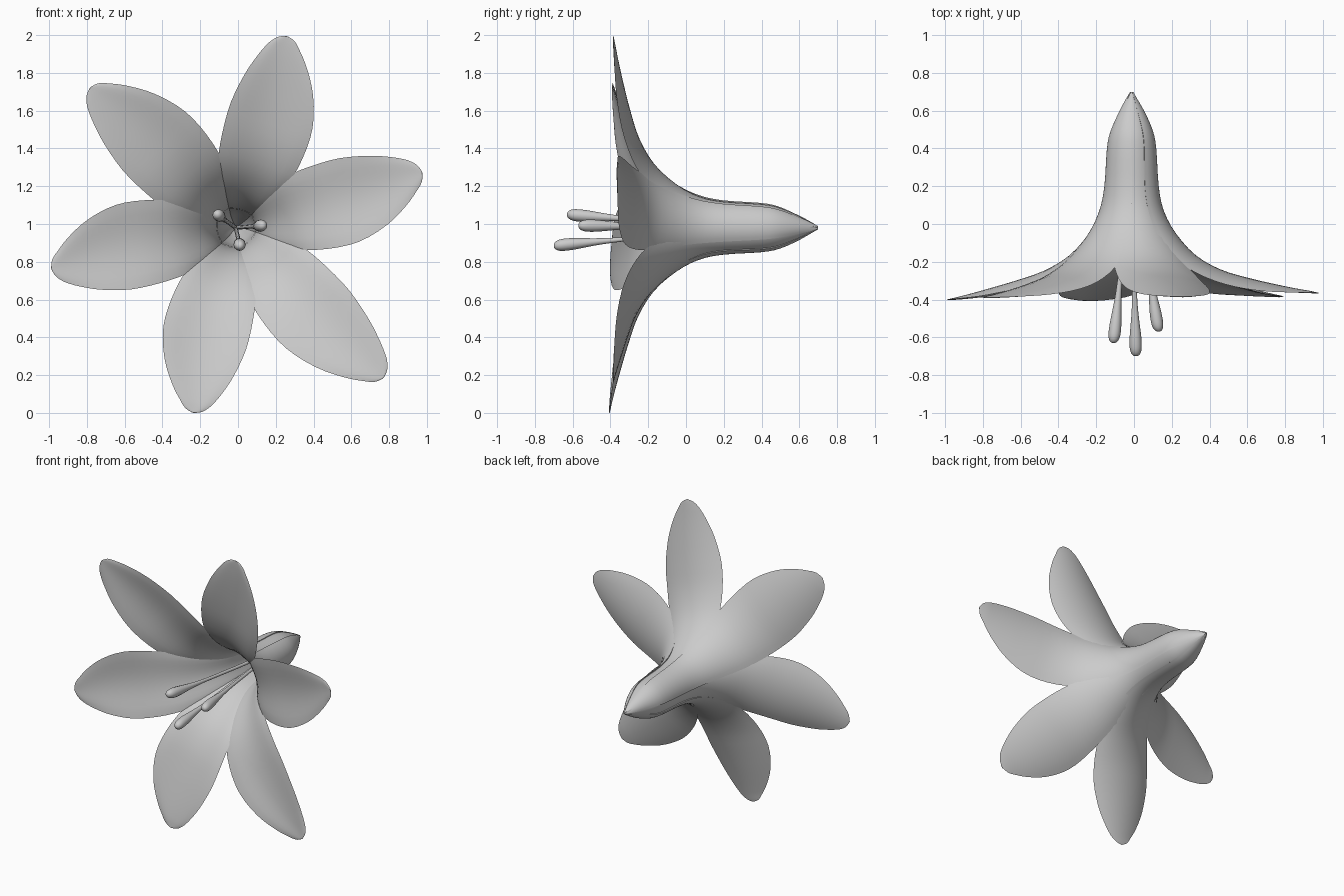
import bpy, bmesh
from math import sin, cos, radians, pi
from mathutils import Vector

if "Cube" in bpy.data.objects:
    bpy.data.objects.remove(bpy.data.objects["Cube"])

CX, CZ = -0.012, 0.98   # flower axis runs along y through here

# petal midrib: radius, y, half width, cross-section bend radius, thickness
RIB = [(0.004, .70, .008, .03, .002), (.06, .61, .05, .065, .015),
       (.11, .50, .085, .115, .03), (.13, .40, .10, .135, .035),
       (.143, .20, .115, .15, .035), (.17, .07, .132, .19, .035),
       (.235, -.05, .165, .27, .035), (.34, -.165, .205, .42, .03),
       (.48, -.245, .23, .55, .025), (.64, -.295, .234, .55, .022),
       (.80, -.335, .195, .5, .018), (.92, -.362, .138, .45, .014),
       (1.00, -.378, .085, .4, .01), (1.04, -.386, .045, .4, .006),
       (1.055, -.39, .004, .4, .003)]


def spline(rows, steps):
    """Catmull-Rom samples through rows of values."""
    out = []
    for i in range(len(rows) - 1):
        p = [Vector(rows[min(max(j, 0), len(rows) - 1)]) for j in range(i - 1, i + 3)]
        for k in range(steps):
            t = k / steps
            out.append(0.5 * (2 * p[1] + (p[2] - p[0]) * t
                       + (2 * p[0] - 5 * p[1] + 4 * p[2] - p[3]) * t * t
                       + (3 * p[1] - p[0] - 3 * p[2] + p[3]) * t ** 3))
    return out + [Vector(rows[-1])]


def make_mesh(name, rings):
    """Skin a list of closed rings and cap the ends."""
    bm = bmesh.new()
    vs = [[bm.verts.new(p) for p in ring] for ring in rings]
    n = len(vs[0])
    for a, b in zip(vs, vs[1:]):
        for j in range(n):
            k = (j + 1) % n
            bm.faces.new((a[j], a[k], b[k], b[j]))
    bm.faces.new(vs[0])
    bm.faces.new(vs[-1])
    bmesh.ops.recalc_face_normals(bm, faces=bm.faces)
    for f in bm.faces:
        f.smooth = True
    me = bpy.data.meshes.new(name)
    bm.to_mesh(me)
    bm.free()
    me.set_sharp_from_angle(angle=radians(60))
    ob = bpy.data.objects.new(name, me)
    bpy.context.collection.objects.link(ob)


def petal(name, angle, length, tip_y, inner):
    mid = spline(RIB, 3)
    rings = []
    for i, (r, y, w, bend, thick) in enumerate(mid):
        lo, hi = mid[max(i - 1, 0)], mid[min(i + 1, len(mid) - 1)]
        d = Vector((hi[0] - lo[0], hi[1] - lo[1])).normalized()
        nr, ny = d[1], -d[0]                      # towards the inside of the bloom
        y += (tip_y + .39) * min(1, r) ** 2
        a = radians(angle - 3 * sin(pi * min(1, r)))   # slight sideways sweep
        if inner:                                 # inner whorl sits just inside the tube
            r -= 0.008 * min(1, r / .1) * max(0, 1 - r / .5)
        r *= 1 + (length / 1.055 - 1) * min(1, r)
        ring = []
        # outer face one way, thicker-in-the-middle inner face back
        for j, face in [(j, 0) for j in range(-6, 7)] + [(j, 1) for j in range(5, -6, -1)]:
            s = w * j / 6
            lift = bend * (1 - cos(s / bend)) + face * thick * (1 - (j / 6) ** 4)
            side = bend * sin(s / bend)
            rr, yy = r + nr * lift, y + ny * lift
            ring.append((CX + rr * cos(a) - side * sin(a), yy,
                         CZ + rr * sin(a) + side * cos(a)))
        rings.append(ring)
    make_mesh(name, rings)


# six petals in two alternating whorls
for i, (ang, length, tip_y) in enumerate([
        (75, 1.05, -.385), (16.5, 1.03, -.365), (-45.5, 1.115, -.385),
        (257, 1.005, -.405), (192.5, 1.0, -.40), (136, 1.07, -.39)]):
    petal(f"petal_{i + 1}", ang, length, tip_y, i % 2 == 0)


def stamen(name, tip):
    tip = Vector(tip)
    base_y = .5
    # distance behind the tip, thickness: round end, anther, thin filament
    prof = [(0, .006), (.006, .017), (.022, .027), (.05, .032), (.1, .031),
            (.16, .025), (.22, .019), (.3, .014), (.45, .011), (base_y - tip.y, .011)]
    rings = []
    for d, rad in spline(prof, 3):
        t = min(1.0, max(0.0, d / (base_y - tip.y)))
        f = (1 - t) ** 1.2                        # filament flares away from the axis
        c = Vector((CX + (tip.x - CX) * f, tip.y + d, CZ + (tip.z - CZ) * f))
        rings.append([c + Vector((rad * cos(k * pi / 6), 0, rad * sin(k * pi / 6)))
                      for k in range(12)])
    make_mesh(name, rings)


# three stamens
for i, tip in enumerate([(.13, -.57, .992), (.01, -.70, .885), (-.108, -.63, 1.05)]):
    stamen(f"stamen_{i + 1}", tip)
